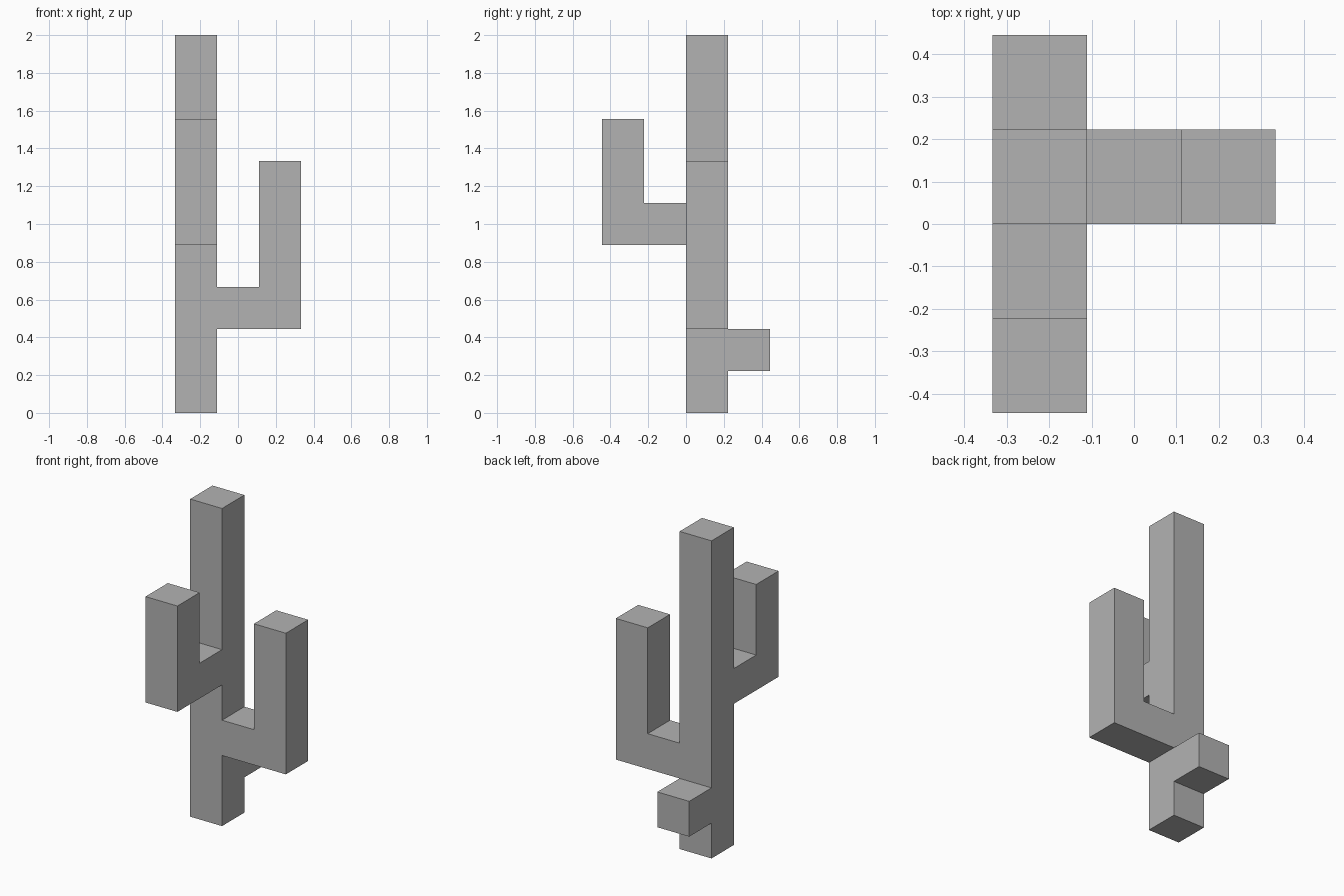
import bpy
import bmesh
from mathutils import Vector

default = bpy.data.objects.get("Cube")
if default:
    bpy.data.objects.remove(default, do_unlink=True)

U = 2 / 9                          # width of every square limb
BASE = Vector((-1.5 * U, 0, 0))    # front right foot corner of the trunk

grey = bpy.data.materials.new("plain grey")
grey.use_nodes = True
colour = (0.45, 0.45, 0.45, 1)
grey.diffuse_color = colour
grey.node_tree.nodes["Principled BSDF"].inputs["Base Color"].default_value = colour


def limb(name, profile, origin, out, across):
    """Extrude an (outward, up) profile by one limb width; lengths in limb widths."""
    out, across, up = Vector(out), Vector(across), Vector((0, 0, 1))
    bm = bmesh.new()
    verts = [bm.verts.new(BASE + U * (Vector(origin) + out * a + up * h))
             for a, h in profile]
    face = bm.faces.new(verts)
    result = bmesh.ops.extrude_face_region(bm, geom=[face])
    moved = [v for v in result["geom"] if isinstance(v, bmesh.types.BMVert)]
    bmesh.ops.translate(bm, verts=moved, vec=across * U)
    bmesh.ops.recalc_face_normals(bm, faces=bm.faces)
    mesh = bpy.data.meshes.new(name)
    bm.to_mesh(mesh)
    bm.free()
    mesh.materials.append(grey)
    obj = bpy.data.objects.new(name, mesh)
    bpy.context.collection.objects.link(obj)
    return obj


def block(length, height):
    return [(0, 0), (length, 0), (length, height), (0, height)]


def elbow(height):
    return [(0, 0), (2, 0), (2, height), (1, height), (1, 1), (0, 1)]


X, Y = (1, 0, 0), (0, 1, 0)

# Upright trunk
limb("trunk", block(1, 9), (0, 0, 0), X, Y)
# Bent arms rising on the left and at the front
limb("left_arm", elbow(4), (1, 0, 2), X, Y)
limb("front_arm", elbow(3), (0, 0, 4), (0, -1, 0), X)
# Short stub at the back
limb("back_stub", block(1, 1), (0, 1, 1), Y, X)
